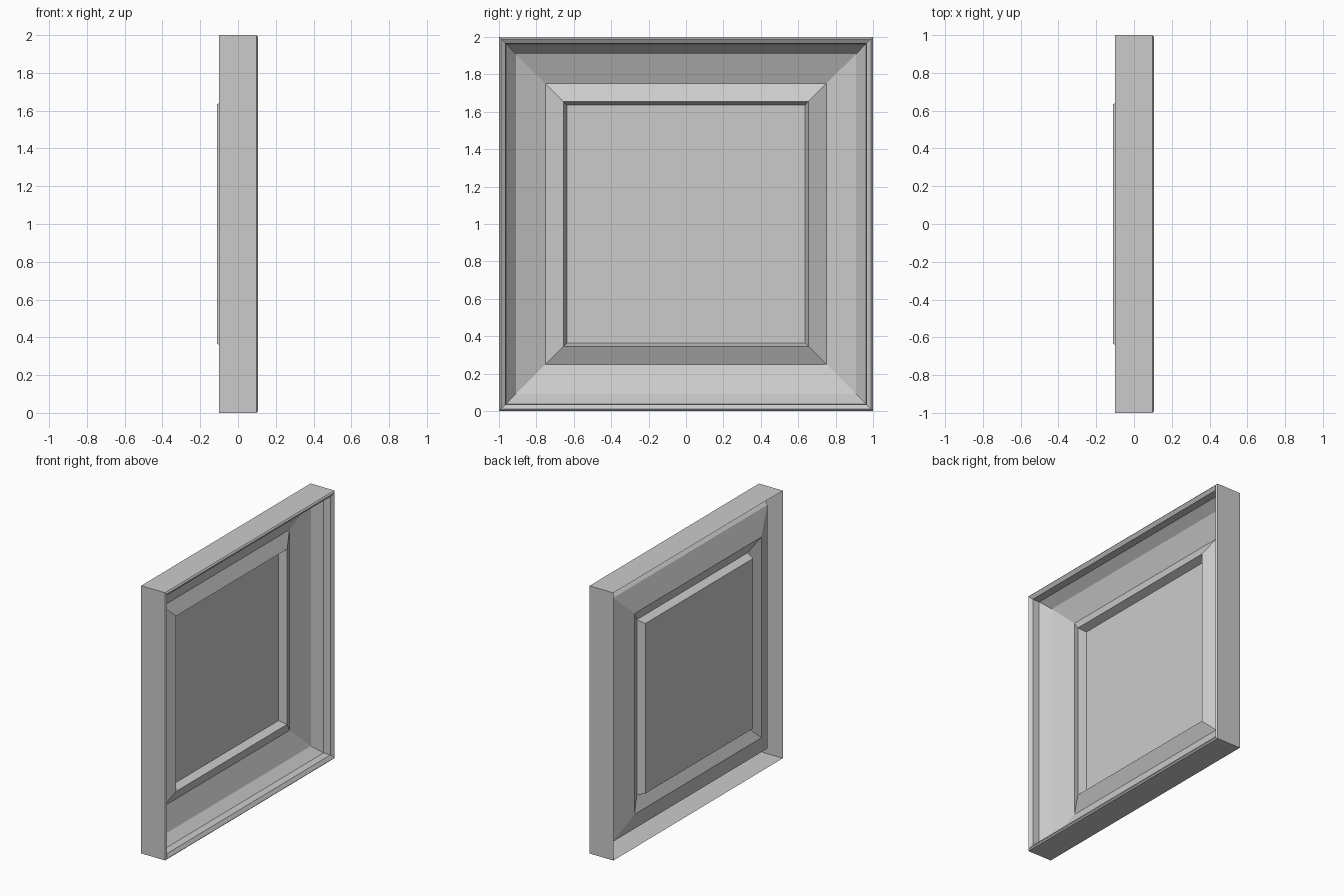
import bpy
import bmesh

if "Cube" in bpy.data.objects:
    bpy.data.objects.remove(bpy.data.objects["Cube"])


def square_loft(name, profile, cap=False):
    """Loft concentric mitred squares facing +x from (half width, x) points."""
    bm = bmesh.new()
    corners = ((-1, -1), (1, -1), (1, 1), (-1, 1))
    rings = [[bm.verts.new((x, h * y, 1 + h * z)) for y, z in corners]
             for h, x in profile]
    for a, b in zip(rings, rings[1:]):
        for i in range(4):
            j = (i + 1) % 4
            bm.faces.new((a[i], a[j], b[j], b[i]))
    if cap:
        bm.faces.new(rings[-1])
    mesh = bpy.data.meshes.new(name)
    bm.to_mesh(mesh)
    bm.free()
    obj = bpy.data.objects.new(name, mesh)
    bpy.context.collection.objects.link(obj)
    return obj


# Outer rim: open-backed side wall, rounded lip and inner step
square_loft("outer_rim", [(1.0, -0.10), (1.0, 0.097), (0.99, 0.106),
                          (0.965, 0.088), (0.963, 0.033), (0.91, -0.035)])

# Sloping border down to the valley, then up to the inner ridge
square_loft("sloped_border", [(0.91, -0.035), (0.75, -0.10), (0.655, -0.052)])

# Sunken flat centre panel with its short bevelled edge
square_loft("centre_panel", [(0.655, -0.052), (0.635, -0.11)], cap=True)
